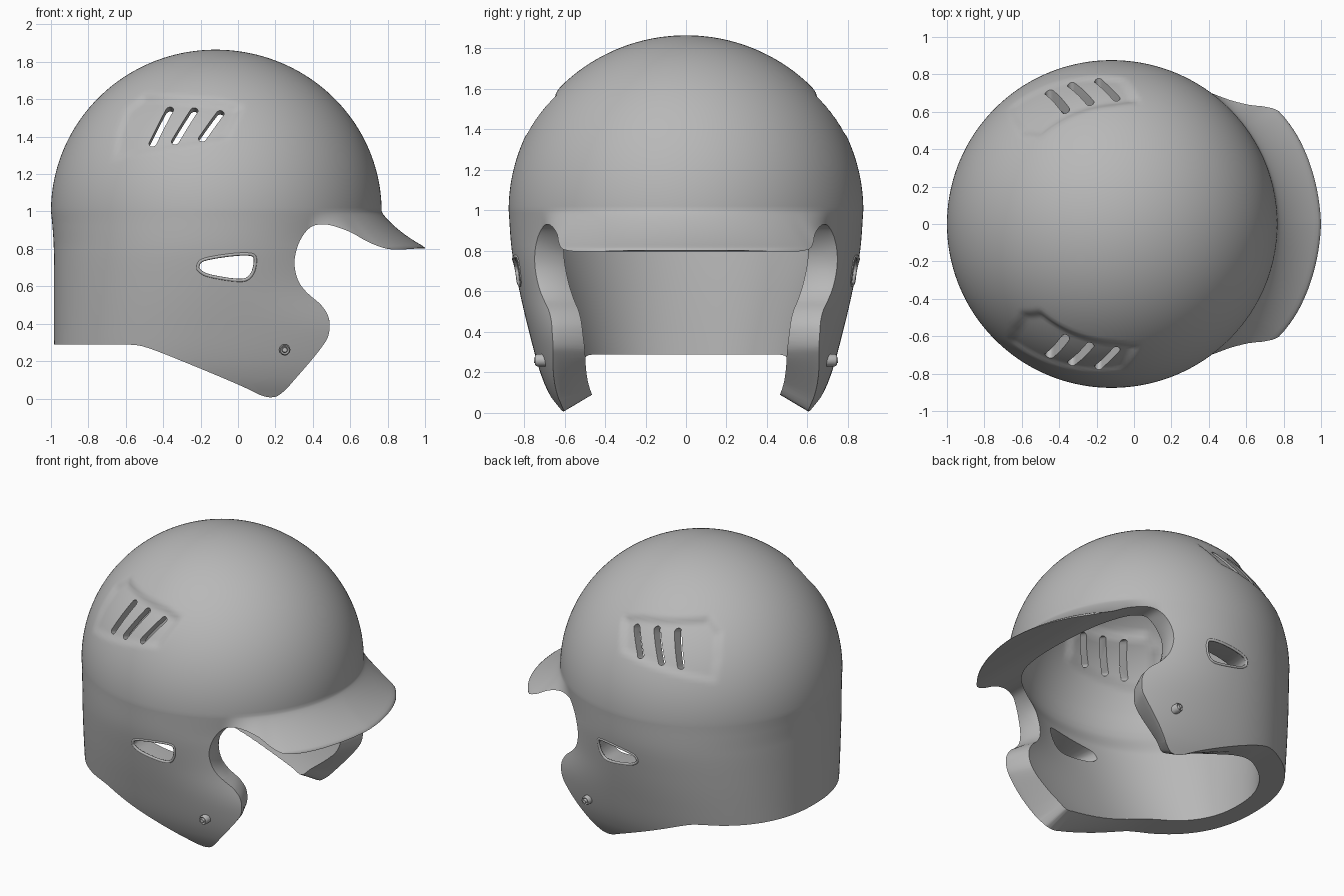
import bpy, bmesh
from math import sin, cos, pi, sqrt, radians, copysign
from mathutils import Vector

if "Cube" in bpy.data.objects:
    bpy.data.objects.remove(bpy.data.objects["Cube"])

CX, RIM_Z, DOME_H, DOME_PAD = -0.12, 1.0, 0.865, 0.065

# Height tables: half width, front and back half length, padding at sides and back
WIDTH = [(-.2, .52), (0, .62), (.08, .67), (.2, .72), (.4, .775), (.6, .822), (.8, .86), (1, .876)]
FRONT = [(-.2, 1.22), (.35, 1.2), (.6, .95), (.82, .868), (1, .888)]
BACK = [(-.2, .865), (.8, .865), (.92, .872), (1, .88)]
SIDE_PAD = [(-.2, .2), (.3, .19), (.8, .16), (.95, .09), (1.1, DOME_PAD)]
BACK_PAD = [(-.2, .13), (.8, .125), (1.1, DOME_PAD)]
# Brim overhang by angle from straight ahead, in degrees
BRIM = [(0, .249), (24, .232), (33, .215), (37, .2), (42, .185), (47, .125), (54, 0)]
PANEL = [Vector(p) for p in [(-.68, 1.27), (-.05, 1.38), (.04, 1.57), (-.1, 1.605),
                             (-.51, 1.638), (-.61, 1.56), (-.66, 1.42)]]


def lookup(table, v):
    """Smooth interpolation through a table of pairs."""
    v = min(max(v, table[0][0]), table[-1][0])
    i = next(k for k in range(len(table) - 1) if v <= table[k + 1][0])

    def slope(k):
        a, b = table[max(k - 1, 0)], table[min(k + 1, len(table) - 1)]
        return (b[1] - a[1]) / (b[0] - a[0])
    (x0, y0), (x1, y1) = table[i], table[i + 1]
    h = x1 - x0
    t = (v - x0) / h
    return (y0 * (1 + 2 * t) * (1 - t) ** 2 + slope(i) * h * t * (1 - t) ** 2
            + y1 * t * t * (3 - 2 * t) + slope(i + 1) * h * t * t * (t - 1))


def clamp(t):
    return min(max(t, 0), 1)


def spline(points, steps, closed=False):
    """Catmull-Rom curve through 2D points."""
    pts = [Vector(p) for p in points]
    n = len(pts)
    pick = (lambda i: pts[i % n]) if closed else (lambda i: pts[min(max(i, 0), n - 1)])
    out = []
    for i in range(n if closed else n - 1):
        a, b, c, d = (pick(i + k) for k in (-1, 0, 1, 2))
        for s in range(steps):
            t = s / steps
            out.append(b + (c - a) * t / 2 + (a * 2 - b * 5 + c * 4 - d) * t * t / 2
                       + (b * 3 - a - c * 3 + d) * t ** 3 / 2)
    return out if closed else out + [pts[-1]]


def loft(bm, rings):
    """Closed solid through rings with equal point counts."""
    rows = [[bm.verts.new(p) for p in ring] for ring in rings]
    n = len(rows[0])
    for a, b in zip(rows, rows[1:]):
        for i in range(n):
            j = (i + 1) % n
            bm.faces.new((a[i], a[j], b[j], b[i]))
    bm.faces.new(rows[0])
    bm.faces.new(rows[-1][::-1])


def finish(name, bm):
    bmesh.ops.remove_doubles(bm, verts=bm.verts, dist=1e-5)
    bmesh.ops.recalc_face_normals(bm, faces=bm.faces)
    mesh = bpy.data.meshes.new(name)
    bm.to_mesh(mesh)
    bm.free()
    obj = bpy.data.objects.new(name, mesh)
    bpy.context.collection.objects.link(obj)
    return obj


def activate(obj):
    bpy.ops.object.select_all(action='DESELECT')
    obj.select_set(True)
    bpy.context.view_layer.objects.active = obj


def sizes(z, inner=False):
    """Half width, front half length and back half length at a height."""
    pads = (lookup(SIDE_PAD, z), DOME_PAD, lookup(BACK_PAD, z)) if inner else (0, 0, 0)
    k = sqrt(max(0, 1 - (max(z - RIM_Z, 0) / (DOME_H - (DOME_PAD if inner else 0))) ** 2))
    return [(lookup(t, z) - pad) * k for t, pad in zip((WIDTH, FRONT, BACK), pads)]


def squareness(z, forward):
    """Superellipse exponent: the low back is slightly squared."""
    return 2 if forward else 2 + .4 * clamp(RIM_Z - z)


def surface_y(x, z):
    w, f, b = sizes(z)
    n = squareness(z, x > CX)
    return w * max(0, 1 - (abs(x - CX) / (f if x > CX else b)) ** n) ** (1 / n)


def shell_point(z, angle, inner):
    w, f, b = sizes(z, inner)
    c, s = cos(angle), sin(angle)
    e = 2 / squareness(z, c > 0)
    p = Vector((CX + (f if c > 0 else b) * copysign(abs(c) ** e, c),
                w * copysign(abs(s) ** e, s), z))
    # flared brim
    deg = abs((angle + pi) % (2 * pi) - pi) * 180 / pi
    if not inner and deg < 54 and z < 1:
        p += Vector((c, s, 0)) * lookup(BRIM, deg) * clamp((1 - z) / .19) ** 1.25
    # sunken vent panel, followed by the inside
    centre = Vector((CX, 0, RIM_Z))
    q = centre + (p - centre) * (DOME_H / (DOME_H - DOME_PAD) if inner else 1)
    if 1.2 < q.z < 1.65:
        d = 1
        for a, e in zip(PANEL, PANEL[1:] + PANEL[:1]):
            side = (e - a).normalized()
            d = min(d, side.x * (q.z - a.y) - side.y * (q.x - a.x))
        t = clamp(d / .04)
        depth = .01 + .013 * clamp((q.z - 1.3) / .3)
        p -= (p - centre).normalized() * depth * t * t * (3 - 2 * t)
    return p


def shell_solid(name, inner, columns, dome_rings):
    top = DOME_H - (DOME_PAD if inner else 0)
    low = -.2 if inner else -.1
    heights = [low + (.75 - low) * i / 24 for i in range(24)]
    heights += [.75 + .25 * i / 22 for i in range(22)]
    heights += [RIM_Z + top * sin(pi / 2 * i / dome_rings) for i in range(dome_rings + 1)]
    bm = bmesh.new()
    loft(bm, [[shell_point(z, 2 * pi * i / columns, inner) for i in range(columns)]
              for z in heights])
    return finish(name, bm)


# Main shell and its hollow
shell = shell_solid("helmet_shell", False, 232, 64)
hollow = shell_solid("hollow_cutter", True, 160, 44)

# Side outline: brim underside, face opening, ear flap and back hem
edge = spline([(1.3, .803), (1, .803), (.9, .798), (.8, .8), (.7, .835), (.6, .89), (.5, .925),
               (.43, .93), (.375, .905), (.325, .83), (.302, .73), (.32, .635), (.37, .565),
               (.45, .5), (.495, .43), (.495, .34), (.455, .27), (.35, .14), (.25, .022), (.2, -.002),
               (.14, .01), (0, .075), (-.25, .18), (-.48, .27), (-.58, .288), (-.7, .288),
               (-1.3, .288)], 5)
edge += [Vector((-1.3, 2.1)), Vector((1.3, 2.1))]


def outline_ring(y, pull, lift):
    """Outline at a depth: the flap rim is pulled back and lifted on the inside."""
    return [(p.x - pull * clamp((p.x - .1) / .2) * clamp((.58 - p.x) / .06) * clamp((.9 - p.y) / .1),
             y, p.y + lift * max(0, 1 - p.y / .28)) for p in edge]


bm = bmesh.new()
half = [(1.2, 0, 0), (.7, 0, 0), (.62, .02, 0), (.45, .1, .1)]
loft(bm, [outline_ring(-y, p, l) for y, p, l in half]
     + [outline_ring(y, p, l) for y, p, l in reversed(half)])
outline = finish("outline_cutter", bm)

# Ear holes, flared through the padding, and slanted vent slots
ear = spline([(-.215, .705), (-.185, .742), (-.05, .767), (.06, .772), (.092, .75), (.082, .68),
              (.047, .638), (-.02, .633), (-.15, .655), (-.2, .678)], 4, True)
ear_mid = Vector((-.06, .703))
bm = bmesh.new()
for side in (-1, 1):
    loft(bm, [[(q.x, side * y, q.y) for q in [ear_mid + (p - ear_mid) * grow for p in ear]]
              for y, grow in [(1.2, 1), (.81, 1), (.6, 1.35), (.3, 1.35)]])
for x0, z0, x1, z1 in [(-.455, 1.37, -.365, 1.55), (-.335, 1.38, -.235, 1.545),
                       (-.19, 1.395, -.095, 1.53)]:
    for side in (-1, 1):
        a = Vector((x0, side * surface_y(x0, z0), z0))
        b = Vector((x1, side * surface_y(x1, z1), z1))
        out = Vector((0, side, .35)).normalized()
        along = (b - a).normalized()
        across = along.cross(out).normalized()
        ring = []
        for i in range(16):
            t = 2 * pi * (i + .5) / 16
            ring.append((b if sin(t) > 0 else a) + (across * cos(t) + along * sin(t)) * .021)
        loft(bm, [[p + out * k for p in ring] for k in (-.25, .2)])
holes = finish("hole_cutter", bm)

activate(shell)
for cutter, mode in [(hollow, 'DIFFERENCE'), (outline, 'INTERSECT'), (holes, 'DIFFERENCE')]:
    mod = shell.modifiers.new("cut", 'BOOLEAN')
    mod.object, mod.operation, mod.solver = cutter, mode, 'EXACT'
    bpy.ops.object.modifier_apply(modifier=mod.name)
    bpy.data.objects.remove(cutter)

# Fine bead around each ear hole
bm = bmesh.new()
rows = []
for i, p in enumerate(ear):
    t = (ear[(i + 1) % len(ear)] - ear[i - 1]).normalized()
    middle = Vector((p.x, surface_y(p.x, p.y) - .004, p.y))
    rows.append([bm.verts.new(middle + Vector((t.y * cos(k * pi / 4), sin(k * pi / 4),
                                               -t.x * cos(k * pi / 4))) * .009) for k in range(8)])
for i, row in enumerate(rows):
    prev = rows[i - 1]
    for k in range(8):
        j = (k + 1) % 8
        bm.faces.new((prev[k], prev[j], row[j], row[k]))
bead = finish("ear_hole_rims", bm)

# Strap studs on the ear flaps
bm = bmesh.new()
loft(bm, [[(.25 + r * cos(i * pi / 10), y, .26 + r * sin(i * pi / 10)) for i in range(20)]
          for y, r in [(.64, .03), (.735, .03), (.745, .024), (.738, .016), (.752, .012)]])
studs = finish("flap_studs", bm)

# Mirroring, colour and shading
grey = bpy.data.materials.new("shell_grey")
grey.use_nodes = True
colour = (.48, .48, .48, 1)
grey.diffuse_color = colour
grey.node_tree.nodes["Principled BSDF"].inputs["Base Color"].default_value = colour
for obj in (shell, bead, studs):
    activate(obj)
    if obj is not shell:
        mod = obj.modifiers.new("mirror", 'MIRROR')
        mod.use_axis = (False, True, False)
        bpy.ops.object.modifier_apply(modifier=mod.name)
    obj.data.materials.clear()
    obj.data.materials.append(grey)
    bpy.ops.object.shade_smooth_by_angle(angle=radians(48))
